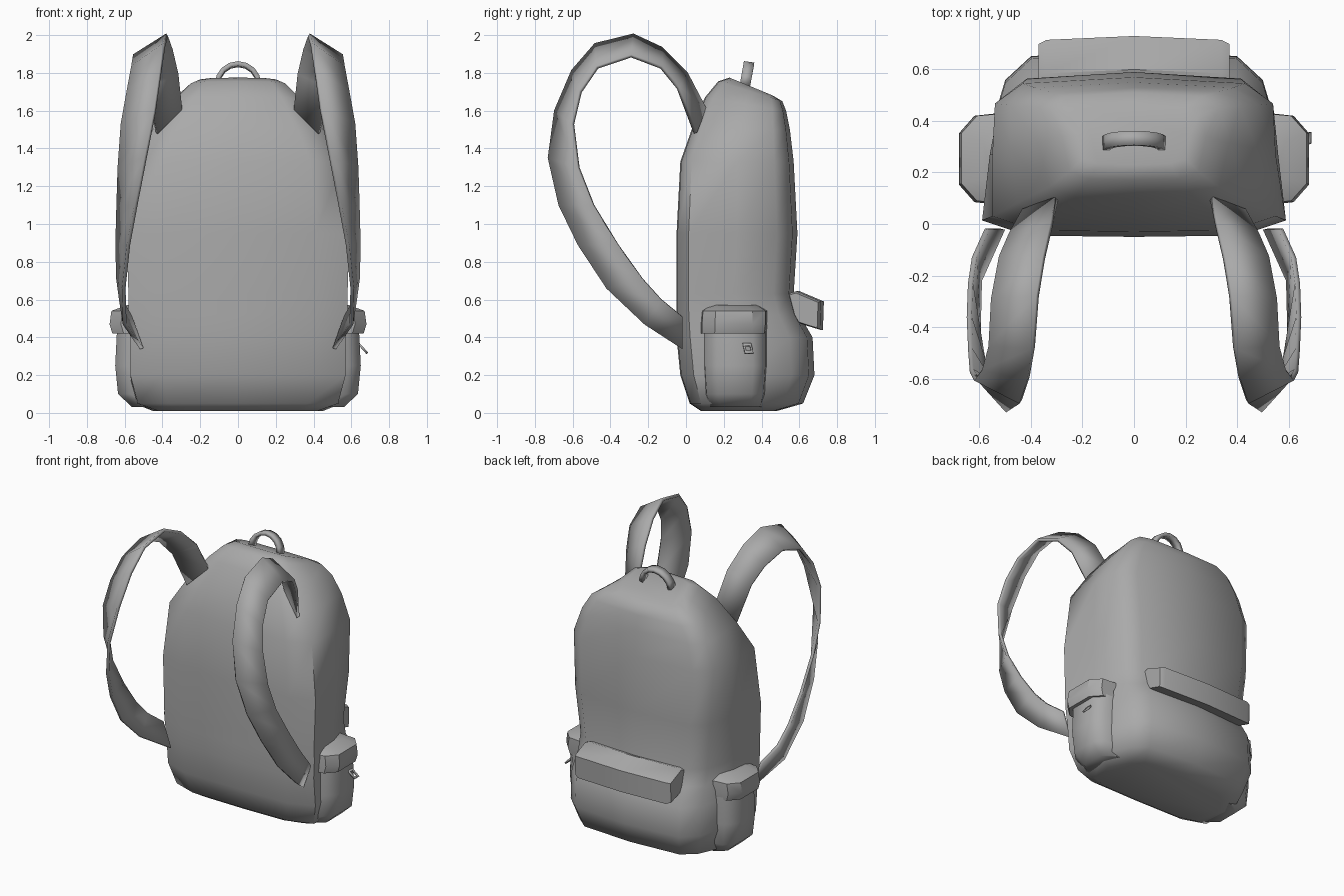
import bpy, math
from mathutils import Vector

if "Cube" in bpy.data.objects:
    bpy.data.objects.remove(bpy.data.objects["Cube"], do_unlink=True)

GREY = (0.4, 0.4, 0.4, 1)
fabric = bpy.data.materials.new("grey_fabric")
fabric.use_nodes = True
fabric.diffuse_color = GREY
fabric.node_tree.nodes["Principled BSDF"].inputs["Base Color"].default_value = GREY


def make(name, verts, faces, angle=50, solid=0):
    mesh = bpy.data.meshes.new(name)
    mesh.from_pydata([tuple(v) for v in verts], [], faces)
    mesh.materials.append(fabric)
    ob = bpy.data.objects.new(name, mesh)
    bpy.context.collection.objects.link(ob)
    bpy.ops.object.select_all(action='DESELECT')
    ob.select_set(True)
    bpy.context.view_layer.objects.active = ob
    bpy.ops.object.mode_set(mode='EDIT')
    bpy.ops.mesh.select_all(action='SELECT')
    bpy.ops.mesh.normals_make_consistent(inside=False)
    bpy.ops.object.mode_set(mode='OBJECT')
    bpy.ops.object.shade_smooth_by_angle(angle=math.radians(angle))
    if solid:
        mod = ob.modifiers.new("thickness", 'SOLIDIFY')
        mod.thickness = solid
        mod.offset = 0
    return ob


def loft(name, rings, angle=50):
    """Closed skin through rings with equal point counts, capped at both ends."""
    n = len(rings[0])
    verts = [p for r in rings for p in r]
    faces = [(k * n + i, k * n + (i + 1) % n, (k + 1) * n + (i + 1) % n, (k + 1) * n + i)
             for k in range(len(rings) - 1) for i in range(n)]
    faces += [tuple(range(n)), tuple(range(len(verts) - n, len(verts)))]
    return make(name, verts, faces, angle)


def ribbon(name, edge_a, edge_b, thick, side=1):
    """Band between two edge paths."""
    verts = [(side * p[0], p[1], p[2]) for pair in zip(edge_a, edge_b) for p in pair]
    faces = [(2 * i, 2 * i + 1, 2 * i + 3, 2 * i + 2) for i in range(len(edge_a) - 1)]
    return make(name, verts, faces, 50, thick)


# Main bag: front z, back z, front y, back y, half widths at front, middle, back
def body_ring(zf, zb, yf, yb, wf, wm, wb):
    d = yb - yf
    half = [(0, yf), (.7 * wf, yf + .005), (wf, yf + .1 * d), (wm, yf + .5 * d),
            (wb, yb - .17 * d), (.8 * wb, yb - .04 * d), (0, yb)]
    loop = half + [(-x, y) for x, y in half[-2:0:-1]]
    return [(x, y, zf + (zb - zf) * (y - yf) / d) for x, y in loop]


sections = [
    (.01, .01, .08, .48, .42, .45, .38),
    (.05, .05, .02, .62, .53, .55, .46),
    (.2, .2, -.03, .68, .57, .57, .5),
    (.4, .4, -.05, .67, .57, .57, .5),
    (.52, .52, -.05, .6, .58, .56, .49),
    (.63, .63, -.05, .57, .58, .55, .49),
    (.95, .95, -.05, .59, .59, .56, .52),
    (1.33, 1.33, -.03, .57, .55, .55, .54),
    (1.5, 1.5, .03, .55, .45, .48, .48),
    (1.67, 1.6, .1, .53, .33, .37, .41),
    (1.755, 1.65, .17, .51, .25, .28, .33),
    (1.775, 1.68, .23, .46, .2, .22, .25),
]
loft("bag_body", [body_ring(*s) for s in sections], 60)


# Back pocket flap: profile swept across, tapering at the ends
flap = [(.52, .62), (.6, .645), (.73, .59), (.725, .44), (.66, .46), (.54, .5)]


def flap_ring(x, shrink, back):
    return [(x, .62 + (y - .62) * shrink - back, .54 + (z - .54) * shrink) for y, z in flap]


loft("back_pocket_flap", [flap_ring(x, s, b) for x, s, b in
     ((-.37, .9, .02), (-.34, 1, .015), (0, 1, 0), (.34, 1, .015), (.37, .9, .02))], 40)


# Side pockets with overhanging flaps: outlines in y, bulging outwards
def pocket_ring(z, y0, y1, x_in, x_out, side):
    m = (y1 - y0) * .22
    pts = [(x_in, y0), (x_out - .06, y0 + .01), (x_out, y0 + m), (x_out, y1 - m),
           (x_out - .06, y1 - .01), (x_in, y1)]
    return [(side * x, y, z) for x, y in pts]


for side, word in ((1, "left"), (-1, "right")):
    loft(word + "_side_pocket", [pocket_ring(*r, side) for r in (
        (.03, .12, .4, .45, .56), (.1, .1, .42, .5, .635), (.25, .09, .43, .5, .65),
        (.45, .09, .43, .5, .64))], 60)
    loft(word + "_side_pocket_flap", [pocket_ring(*r, side) for r in (
        (.42, .075, .425, .53, .665), (.47, .075, .43, .53, .68),
        (.54, .08, .43, .5, .67), (.57, .12, .38, .5, .59))], 40)

    # Shoulder strap twisting from top of bag to lower corner
    outer = [(.3, .1, 1.61), (.32, 0, 1.8), (.35, -.13, 1.93), (.375, -.28, 2), (.39, -.48, 1.95),
             (.41, -.6, 1.81), (.44, -.69, 1.6), (.49, -.725, 1.35), (.54, -.67, 1.1),
             (.58, -.57, .89), (.605, -.42, .66), (.6, -.22, .47), (.51, -.02, .34)]
    inner = [(.43, .05, 1.48), (.48, -.04, 1.72), (.52, -.13, 1.83), (.55, -.29, 1.89),
             (.56, -.47, 1.83), (.585, -.56, 1.7), (.615, -.6, 1.53), (.63, -.57, 1.3),
             (.635, -.49, 1.1), (.64, -.36, .89), (.635, -.23, .71), (.62, -.13, .6), (.57, -.02, .51)]
    ribbon(word + "_shoulder_strap", outer, inner, .02, side)

# Carry handle on top
arc = [math.pi * i / 8 for i in range(9)]
near = [(.11 * math.cos(a), .285 + .02 * math.sin(a), 1.74 + .11 * math.sin(a)) for a in arc]
far = [(x, y + .055, z - .008) for x, y, z in near]
ribbon("carry_handle", near, far, .025)

# Zip pull: small open frame hanging off the left pocket
top, drop = Vector((.64, .3, .365)), Vector((.045, .012, -.05))
across = Vector((0, .045, 0))
corners = [top, top + across, top + across + drop, top + drop]
mid = sum(corners, Vector()) / 4
holes = [mid + (c - mid) * .6 for c in corners]
make("zip_pull", corners + holes,
     [(i, (i + 1) % 4, 4 + (i + 1) % 4, 4 + i) for i in range(4)], 30, .012)
